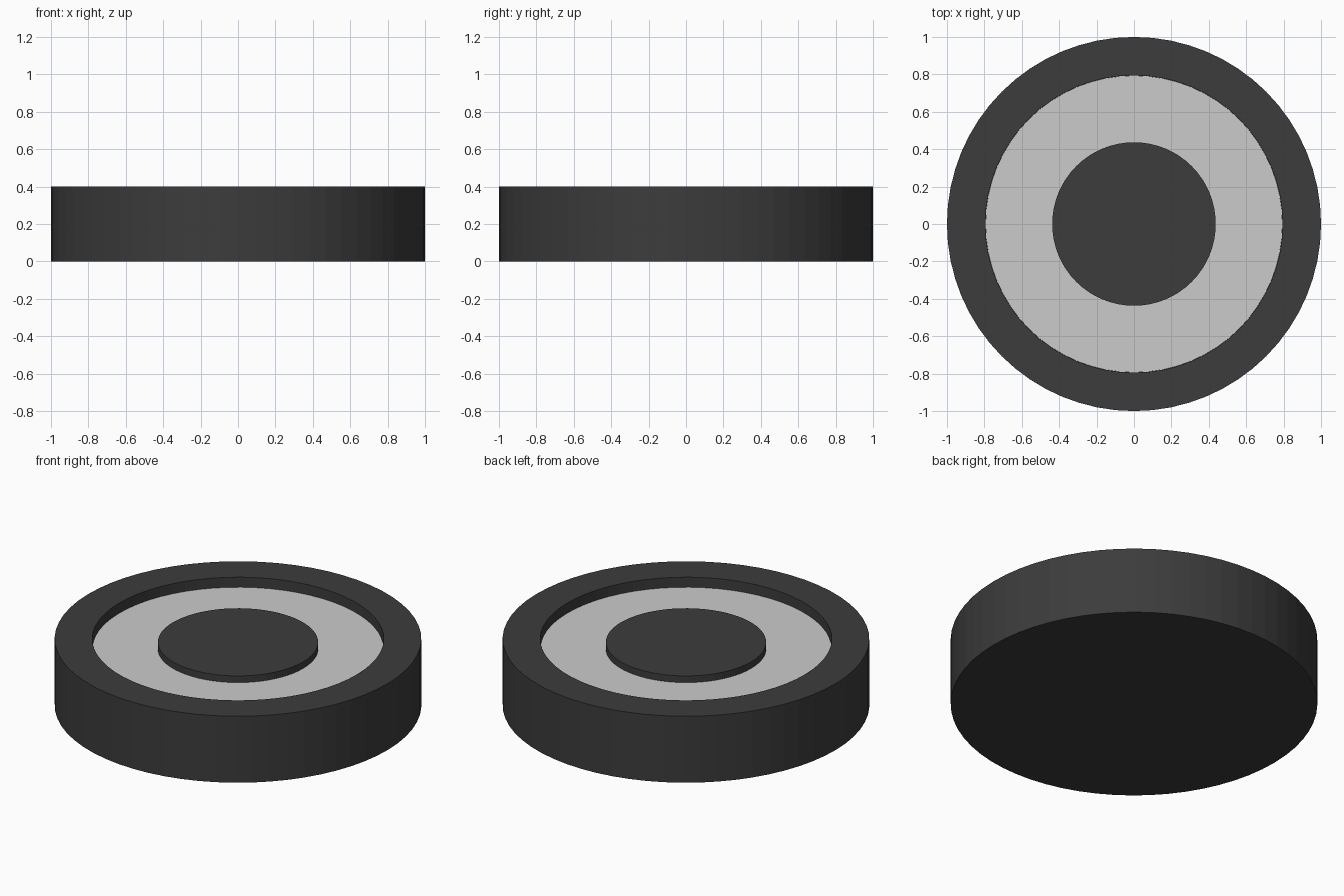
import bpy
import bmesh
from math import cos, sin, tau

if "Cube" in bpy.data.objects:
    bpy.data.objects.remove(bpy.data.objects["Cube"])

SIDES = 64

# Dark rubber colour
dark = bpy.data.materials.new("dark_rubber")
dark.diffuse_color = (0.045, 0.045, 0.045, 1)
dark.use_nodes = True
dark.node_tree.nodes["Principled BSDF"].inputs["Base Color"].default_value = dark.diffuse_color


def lathe(name, profile, material=None):
    """Revolve (radius, z) points around z, capping both ends."""
    bm = bmesh.new()
    rings = [[bm.verts.new((r * cos(tau * i / SIDES), r * sin(tau * i / SIDES), z))
              for i in range(SIDES)] for r, z in profile]
    for low, high in zip(rings, rings[1:]):
        for i in range(SIDES):
            j = (i + 1) % SIDES
            bm.faces.new((low[i], low[j], high[j], high[i]))
    bm.faces.new(rings[0][::-1])
    bm.faces.new(rings[-1])
    mesh = bpy.data.meshes.new(name)
    bm.to_mesh(mesh)
    bm.free()
    if material:
        mesh.materials.append(material)
    obj = bpy.data.objects.new(name, mesh)
    bpy.context.collection.objects.link(obj)
    return obj


# Tyre: flat closed back, raised outer rim, shallow recess in the face
lathe("tyre", [(1.0, 0.0), (1.0, 0.4), (0.795, 0.4), (0.795, 0.32)], dark)

# Grey wheel disc sitting in the recess
lathe("wheel_disc", [(0.794, 0.325), (0.794, 0.34)])

# Hub cap standing slightly proud of the disc
lathe("hub_cap", [(0.437, 0.335), (0.437, 0.38)], dark)
